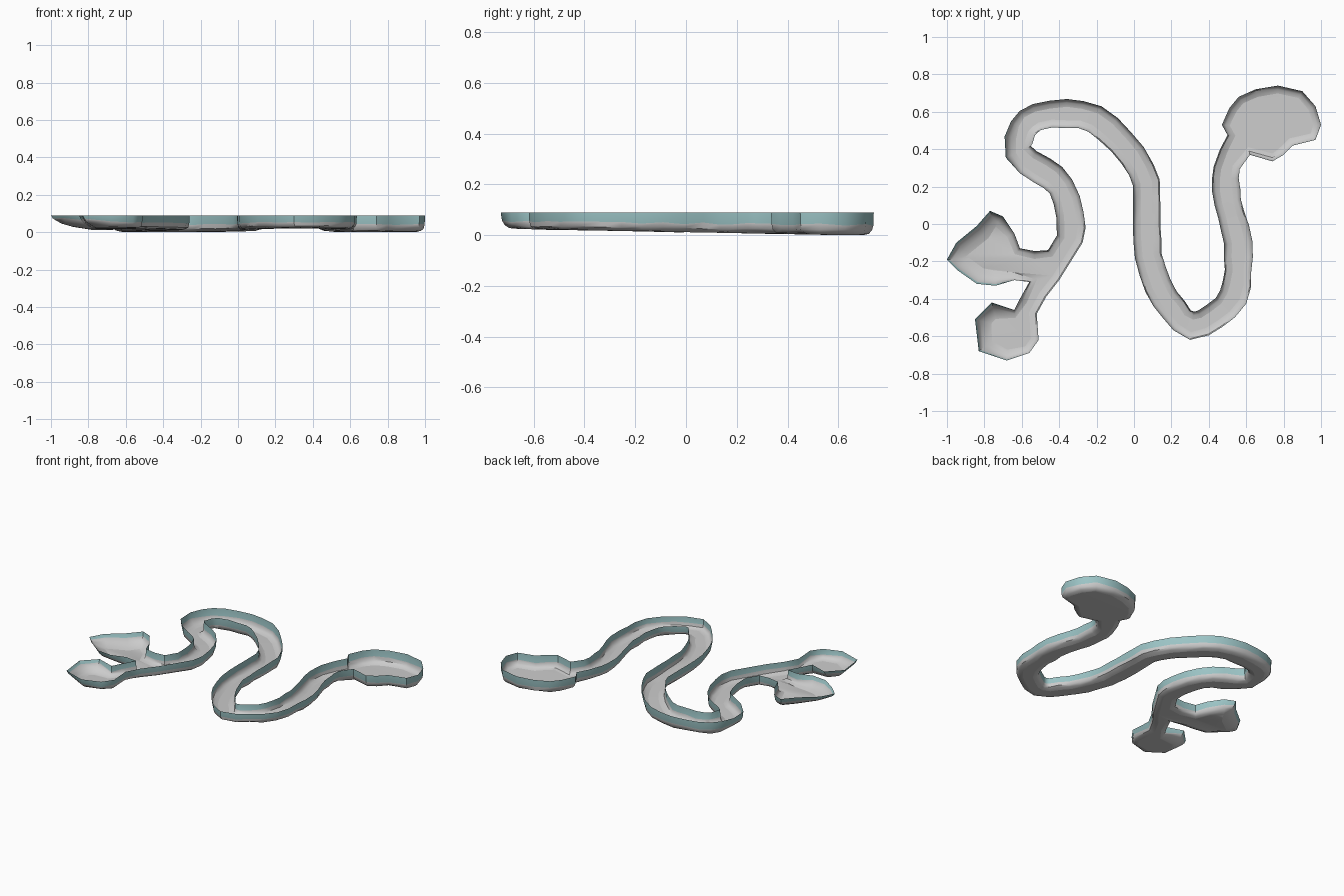
import bpy, bmesh, random
from mathutils import Vector
from mathutils.geometry import tessellate_polygon

if "Cube" in bpy.data.objects:
    bpy.data.objects.remove(bpy.data.objects["Cube"])

random.seed(4)
RIM = 0.09

# stream centreline, from the fork to the big basin
stream = [(-.405, -.225), (-.345, -.08), (-.34, .05), (-.39, .20), (-.49, .285),
          (-.62, .385), (-.59, .51), (-.52, .57), (-.36, .59), (-.21, .56),
          (-.07, .44), (.04, .29), (.07, .15), (.067, 0), (.075, -.17),
          (.13, -.33), (.21, -.46), (.31, -.545), (.43, -.49), (.53, -.39),
          (.555, -.25), (.555, -.10), (.52, .05), (.49, .18), (.495, .30)]

# shore lines, all clockwise
left_pond = [(-.56, -.31), (-.64, -.30), (-.74, -.33), (-.84, -.32), (-.94, -.25),
             (-1, -.19), (-.95, -.10), (-.84, -.01), (-.77, .07), (-.70, .04),
             (-.64, -.05), (-.61, -.13), (-.53, -.145), (-.46, -.14)]
basin = [(.46, .40), (.50, .475), (.47, .53), (.51, .62), (.56, .68), (.65, .72),
         (.77, .74), (.90, .71), (.97, .63), (1, .53), (.97, .45), (.85, .42),
         (.80, .37), (.74, .335), (.62, .37)]
lower_pond = [(-.40, -.30), (-.47, -.39), (-.52, -.48), (-.51, -.62), (-.56, -.69),
              (-.68, -.73), (-.83, -.68), (-.85, -.51), (-.76, -.42), (-.64, -.46),
              (-.61, -.40)]


def smooth_path(pts):
    """Catmull-Rom with one extra point per span."""
    p = [Vector(q) for q in pts]
    out = []
    for i in range(len(p) - 1):
        a, b, c, d = p[max(i - 1, 0)], p[i], p[i + 1], p[min(i + 2, len(p) - 1)]
        out += [b, (b + c) * 9 / 16 - (a + d) / 16]
    return out + [p[-1]]


def right_of(a, b):
    d = (b - a).normalized()
    return Vector((d.y, -d.x))


# banks either side of the stream
path = smooth_path(stream)
left, right = [], []
for i, p in enumerate(path):
    a, b = path[max(i - 1, 0)], path[min(i + 1, len(path) - 1)]
    n, along = right_of(a, b), (b - a).normalized()
    for side, bank in ((-1, left), (1, right)):
        q = p + n * side * (.074 + random.uniform(-.005, .005))
        # keep the inside of tight bends from folding back
        if bank and (q - bank[-1]).dot(along) < .006:
            q = bank[-1] + along * .006
        bank.append(q)
left, right = left[2:], right[2:]
S = len(left)

outline = ([Vector(q) for q in left_pond] + left + [Vector(q) for q in basin]
           + right[::-1] + [Vector(q) for q in lower_pond])
N = len(outline)
inward = [right_of(outline[i - 1], outline[(i + 1) % N]) for i in range(N)]


def bed_height(p):
    return max(0, .012 * (1 - p.y / .65)) + max(0, -.85 - p.x) * .15


# bank profiles as (inset, share of depth): steep stream, shallow ponds
steep = [(0, 0), (.002, .55), (.007, .80), (.020, .93), (.042, 1)]
shallow = [(0, 0), (.010, .30), (.030, .62), (.058, .86), (.090, 1)]

bm = bmesh.new()
rings = []
for (i0, d0), (i1, d1) in zip(steep, shallow):
    ring = []
    for p, n in zip(outline, inward):
        t = max(0, min(1, (-.64 - p.x) / .12))
        inset, drop = i0 + (i1 - i0) * t, d0 + (d1 - d0) * t
        q = p + n * inset
        z = RIM + (bed_height(p) - RIM) * drop
        if 0 < drop < 1:
            z += random.uniform(-.004, .004)
        ring.append(bm.verts.new((q.x, q.y, z)))
    rings.append(ring)

# walls
for k, (a, b) in enumerate(zip(rings, rings[1:])):
    for i in range(N):
        j = (i + 1) % N
        f = bm.faces.new((a[i], a[j], b[j], b[i]))
        f.material_index = 1 if k == 0 else 0

# stream bed: strips from bank to bank
floor = rings[-1]
l0, r0 = len(left_pond), len(left_pond) + S + len(basin)
bank_l = floor[l0:l0 + S]
bank_r = floor[r0:r0 + S][::-1]
for i in range(S - 1):
    bm.faces.new((bank_l[i], bank_r[i], bank_r[i + 1], bank_l[i + 1]))

# pond beds
basin_bed = [bank_l[-1]] + floor[l0 + S:r0] + [bank_r[-1]]
fork_bed = floor[:l0] + [bank_l[0], bank_r[0]] + floor[r0 + S:]
for loop in (basin_bed, fork_bed):
    flat = [Vector((v.co.x, v.co.y, 0)) for v in loop]
    for tri in tessellate_polygon([flat]):
        f = bm.faces.new([loop[i] for i in tri])
        f.normal_update()
        if f.normal.z < 0:
            f.normal_flip()
for f in bm.faces:
    f.smooth = True

mesh = bpy.data.meshes.new("river_channel")
bm.to_mesh(mesh)
bm.free()
grey = bpy.data.materials.new("bed_grey")
grey.diffuse_color = (.6, .6, .6, 1)
grey.use_nodes = True
grey.node_tree.nodes["Principled BSDF"].inputs["Base Color"].default_value = grey.diffuse_color
teal = bpy.data.materials.new("bank_teal")
teal.diffuse_color = (.33, .55, .56, 1)
teal.use_nodes = True
teal.node_tree.nodes["Principled BSDF"].inputs["Base Color"].default_value = teal.diffuse_color
mesh.materials.append(grey)
mesh.materials.append(teal)
river = bpy.data.objects.new("river_channel", mesh)
bpy.context.collection.objects.link(river)
bpy.context.view_layer.objects.active = river
river.select_set(True)
bpy.ops.object.shade_smooth_by_angle(angle=.7)
